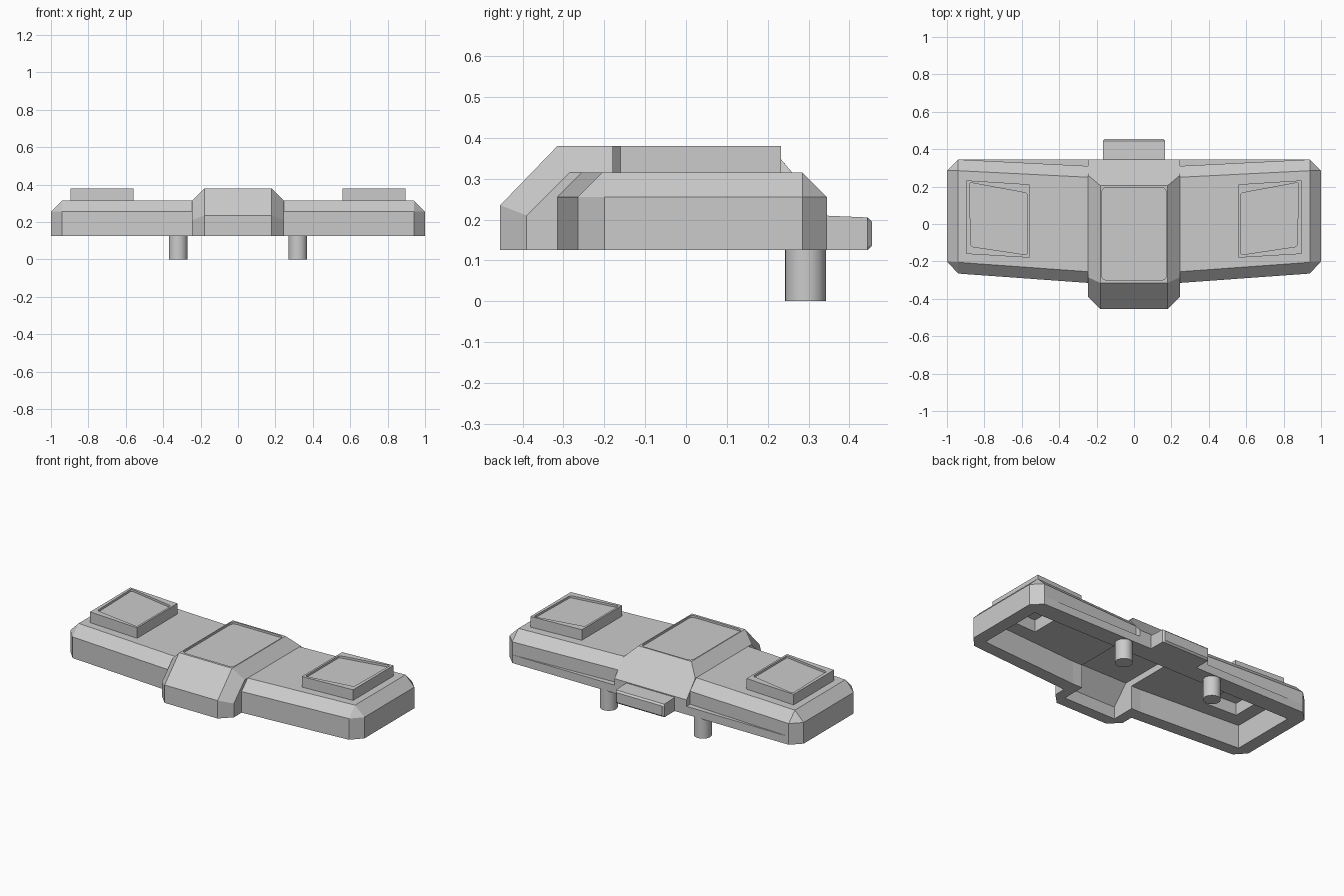
import bpy
import bmesh
from mathutils import Vector

if "Cube" in bpy.data.objects:
    bpy.data.objects.remove(bpy.data.objects["Cube"], do_unlink=True)

GREY = (0.6, 0.6, 0.6, 1.0)
grey = bpy.data.materials.new("plain grey")
grey.use_nodes = True
grey.diffuse_color = GREY
grey.node_tree.nodes["Principled BSDF"].inputs["Base Color"].default_value = GREY


def loft(name, rings):
    """Closed solid joining equal-length rings of 3D points."""
    bm = bmesh.new()
    rows = [[bm.verts.new(p) for p in ring] for ring in rings]
    n = len(rows[0])
    for a, b in zip(rows, rows[1:]):
        for i in range(n):
            j = (i + 1) % n
            bm.faces.new((a[i], a[j], b[j], b[i]))
    bm.faces.new(rows[0])
    bm.faces.new(rows[-1])
    bmesh.ops.remove_doubles(bm, verts=bm.verts, dist=0.0005)
    bmesh.ops.recalc_face_normals(bm, faces=bm.faces)
    mesh = bpy.data.meshes.new(name)
    bm.to_mesh(mesh)
    bm.free()
    mesh.materials.append(grey)
    obj = bpy.data.objects.new(name, mesh)
    bpy.context.collection.objects.link(obj)
    return obj


def slab(name, outline, z0, z1):
    return loft(name, [[(x, y, z) for x, y in outline] for z in (z0, z1)])


def across(name, sections):
    """Solid from (x, yz profile) sections."""
    return loft(name, [[(x, y, z) for y, z in prof] for x, prof in sections])


def mirrored(half):
    """Complete an outline given on its +x half, front to back."""
    return half + [(-x, y) for x, y in reversed(half)]


def flip(outline, side):
    return [(side * x, y) for x, y in outline]


def rounded(outline, r, steps=4):
    """Round the corners of an outline."""
    pts = []
    for i, p in enumerate(outline):
        c = Vector(p)
        a = c + (Vector(outline[i - 1]) - c).normalized() * r
        b = c + (Vector(outline[(i + 1) % len(outline)]) - c).normalized() * r
        for k in range(steps + 1):
            t = k / steps
            pts.append(tuple(a * (1 - t) ** 2 + c * 2 * t * (1 - t) + b * t * t))
    return pts


def carve(obj, cutters):
    bpy.context.view_layer.objects.active = obj
    for cutter in cutters:
        mod = obj.modifiers.new("cut", "BOOLEAN")
        mod.operation = "DIFFERENCE"
        mod.solver = "EXACT"
        mod.object = cutter
        bpy.ops.object.modifier_apply(modifier=mod.name)


# Wide wing body with chamfered corners and a bevelled top
wall = mirrored([(0.245, -0.315), (0.94, -0.265), (1, -0.2),
                 (1, 0.285), (0.94, 0.345), (0.245, 0.31)])
top = mirrored([(0.245, -0.255), (0.94, -0.205), (0.94, -0.205),
                (0.94, 0.285), (0.94, 0.285), (0.245, 0.25)])
wing_body = loft("wing_body", [[(x, y, z) for x, y in ring] for ring, z in
                               ((wall, 0.125), (wall, 0.255), (top, 0.315))])

# Low straight ledge along the back
back_ledge = slab("back_ledge", mirrored([(0.245, 0.29), (0.94, 0.345)]), 0.125, 0.175)

# Raised centre block, bevelled toward both sides
full = [(-0.455, 0.125), (-0.455, 0.235), (-0.315, 0.38),
        (0.205, 0.38), (0.345, 0.215), (0.345, 0.125)]
side = [(-0.39, 0.125), (-0.39, 0.21), (-0.285, 0.315),
        (0.26, 0.315), (0.345, 0.215), (0.345, 0.125)]
centre_block = across("centre_block", [(-0.245, side), (-0.18, full),
                                       (0.18, full), (0.245, side)])

# Hollow underside
wing_hollow = slab("wing_hollow", mirrored([(0.245, -0.235), (0.92, -0.19), (0.92, 0.235)]),
                   0.05, 0.27)
hollow = [(-0.385, 0.05), (-0.385, 0.2), (-0.285, 0.31),
          (0.19, 0.31), (0.235, 0.26), (0.235, 0.05)]
centre_hollow = across("centre_hollow", [(-0.18, hollow), (0.18, hollow)])

# Shallow panel on the centre block
centre_recess = slab("centre_recess", rounded(mirrored([(0.173, -0.3), (0.173, 0.195)]), 0.03),
                     0.368, 0.45)

# Raised pads with sunken tops, one on each wing
pad = [(0.56, -0.18), (0.895, -0.16), (0.895, 0.233), (0.56, 0.212)]
inset = rounded([(0.572, -0.165), (0.872, -0.12), (0.88, 0.222), (0.572, 0.165)], 0.012)
inner = [(0.62, -0.12), (0.835, -0.11), (0.835, 0.175), (0.62, 0.155)]
pads, recesses, pad_hollows = [], [], []
for s, word in ((1, "left"), (-1, "right")):
    pads.append(slab(word + "_pad", flip(pad, s), 0.29, 0.38))
    recesses.append(slab(word + "_recess", flip(inset, s), 0.367, 0.45))
    pad_hollows.append(slab(word + "_pad_hollow", flip(inner, s), 0.2, 0.345))

carve(wing_body, [wing_hollow, centre_hollow] + pad_hollows)
carve(centre_block, [wing_hollow, centre_hollow, centre_recess])
for p, r, h in zip(pads, recesses, pad_hollows):
    carve(p, [r, h])
for cutter in [wing_hollow, centre_hollow, centre_recess] + recesses + pad_hollows:
    bpy.data.objects.remove(cutter, do_unlink=True)

# Rear tab with a chamfered end
tab = [(0.33, 0.125), (0.33, 0.21), (0.445, 0.205), (0.455, 0.195), (0.455, 0.135), (0.445, 0.125)]
tab_side = [(min(y, 0.445), z) for y, z in tab]
across("rear_tab", [(-0.165, tab_side), (-0.155, tab), (0.155, tab), (0.165, tab_side)])

# Round pegs below
for s, word in ((1, "left"), (-1, "right")):
    bpy.ops.mesh.primitive_cylinder_add(vertices=32, radius=0.05, depth=0.15,
                                        location=(s * 0.32, 0.293, 0.075))
    peg = bpy.context.object
    peg.name = word + "_peg"
    peg.data.materials.append(grey)
    bpy.ops.object.shade_smooth_by_angle()
